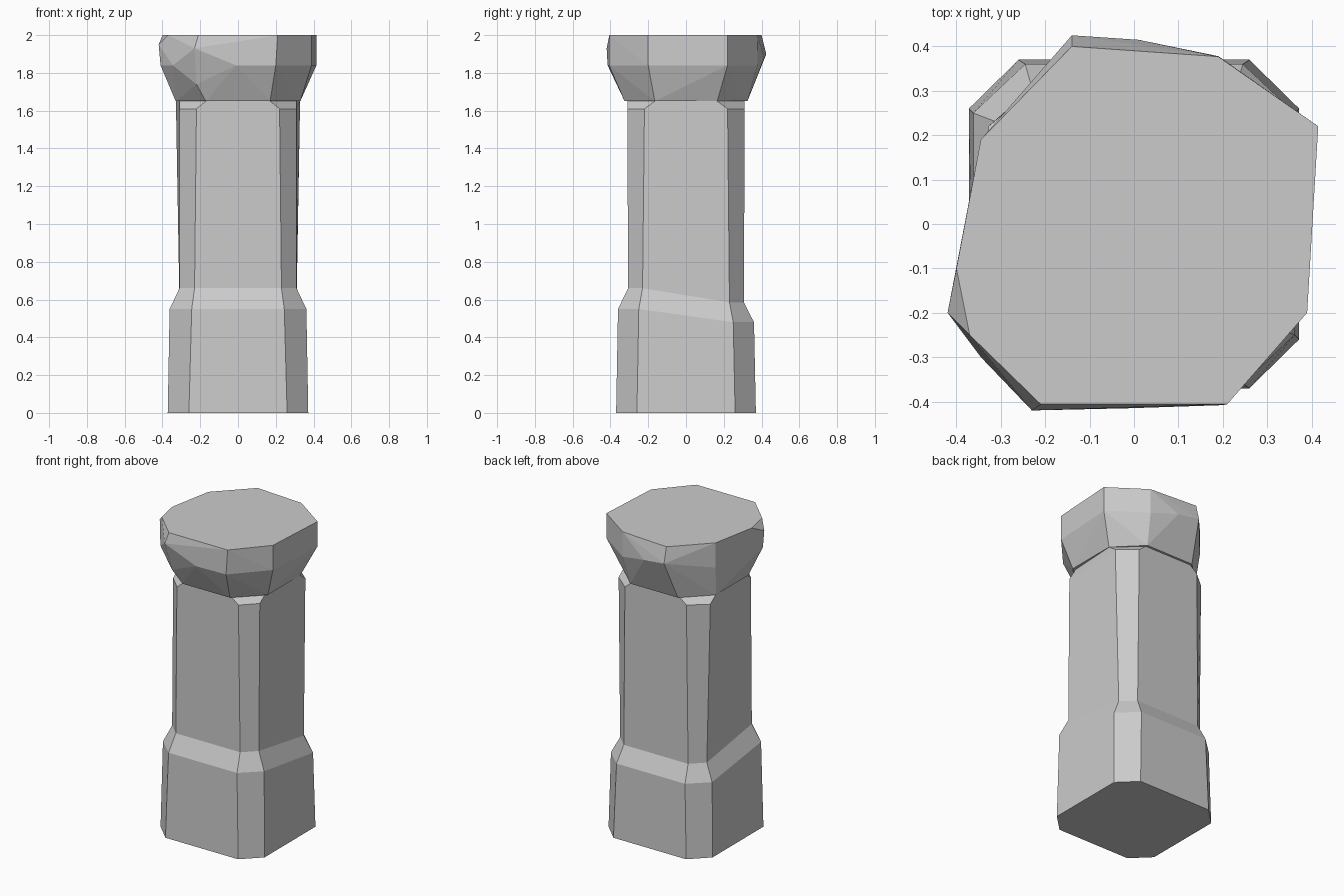
import bpy, bmesh

if "Cube" in bpy.data.objects:
    bpy.data.objects.remove(bpy.data.objects["Cube"])


def octagon(hx, hy, cx, cy, z_front, z_back, spread=0.0):
    """Box outline with cut corners; the level may drop towards the back."""
    pts = [(-cx, -hy), (cx, -hy), (hx, -cy), (hx + spread, cy),
           (cx, hy), (-cx, hy), (-hx - spread, cy), (-hx, -cy)]
    return [(x, y, z_front if y < 0 else z_back) for x, y in pts]


def finish(name, bm):
    bmesh.ops.recalc_face_normals(bm, faces=bm.faces)
    mesh = bpy.data.meshes.new(name)
    bm.to_mesh(mesh)
    bm.free()
    obj = bpy.data.objects.new(name, mesh)
    bpy.context.collection.objects.link(obj)
    return obj


def loft(name, rings):
    bm = bmesh.new()
    loops = [[bm.verts.new(p) for p in ring] for ring in rings]
    for low, high in zip(loops, loops[1:]):
        n = len(low)
        for i in range(n):
            j = (i + 1) % n
            bm.faces.new((low[i], low[j], high[j], high[i]))
    bm.faces.new(loops[0][::-1])
    bm.faces.new(loops[-1])
    return finish(name, bm)


def hull(name, points):
    bm = bmesh.new()
    for p in points:
        bm.verts.new(p)
    res = bmesh.ops.convex_hull(bm, input=bm.verts)
    loose = [v for v in bm.verts if not v.link_faces]
    bmesh.ops.delete(bm, geom=loose, context='VERTS')
    bmesh.ops.dissolve_limit(bm, angle_limit=0.03, verts=bm.verts, edges=bm.edges)
    return finish(name, bm)


# Plinth, sloped ledge and shaft with clipped corners
loft("plinth_and_shaft", [
    octagon(0.372, 0.37, 0.26, 0.26, 0.0, 0.0),
    octagon(0.362, 0.36, 0.245, 0.25, 0.55, 0.48),
    octagon(0.31, 0.307, 0.23, 0.23, 0.66, 0.585),
    octagon(0.31, 0.31, 0.22, 0.22, 1.61, 1.61, 0.018),
    octagon(0.31, 0.31, 0.17, 0.165, 1.65, 1.65, 0.018),
])

# Chipped capital: flared underside, uneven rim and flat top
under = octagon(0.33, 0.325, 0.17, 0.165, 1.65, 1.65)
rim = [(-0.01, -0.415), (0.20, -0.408), (0.39, -0.20), (0.415, 0.22),
       (0.19, 0.378), (0.01, 0.40), (-0.345, 0.19), (-0.41, -0.20), (-0.345, -0.30)]
chips = [(-0.22, -0.36, 1.74), (-0.23, -0.42, 1.93), (-0.42, -0.20, 1.95),
         (-0.14, 0.425, 1.90), (0.01, 0.415, 1.88)]
top = [(-0.14, 0.40), (0.19, 0.377), (0.415, 0.22), (0.39, -0.20), (0.21, -0.406),
       (-0.21, -0.406), (-0.37, -0.25), (-0.40, -0.10), (-0.345, 0.19)]
hull("capital", under + [(x, y, 1.84) for x, y in rim] + chips
     + [(x, y, 2.0) for x, y in top])
